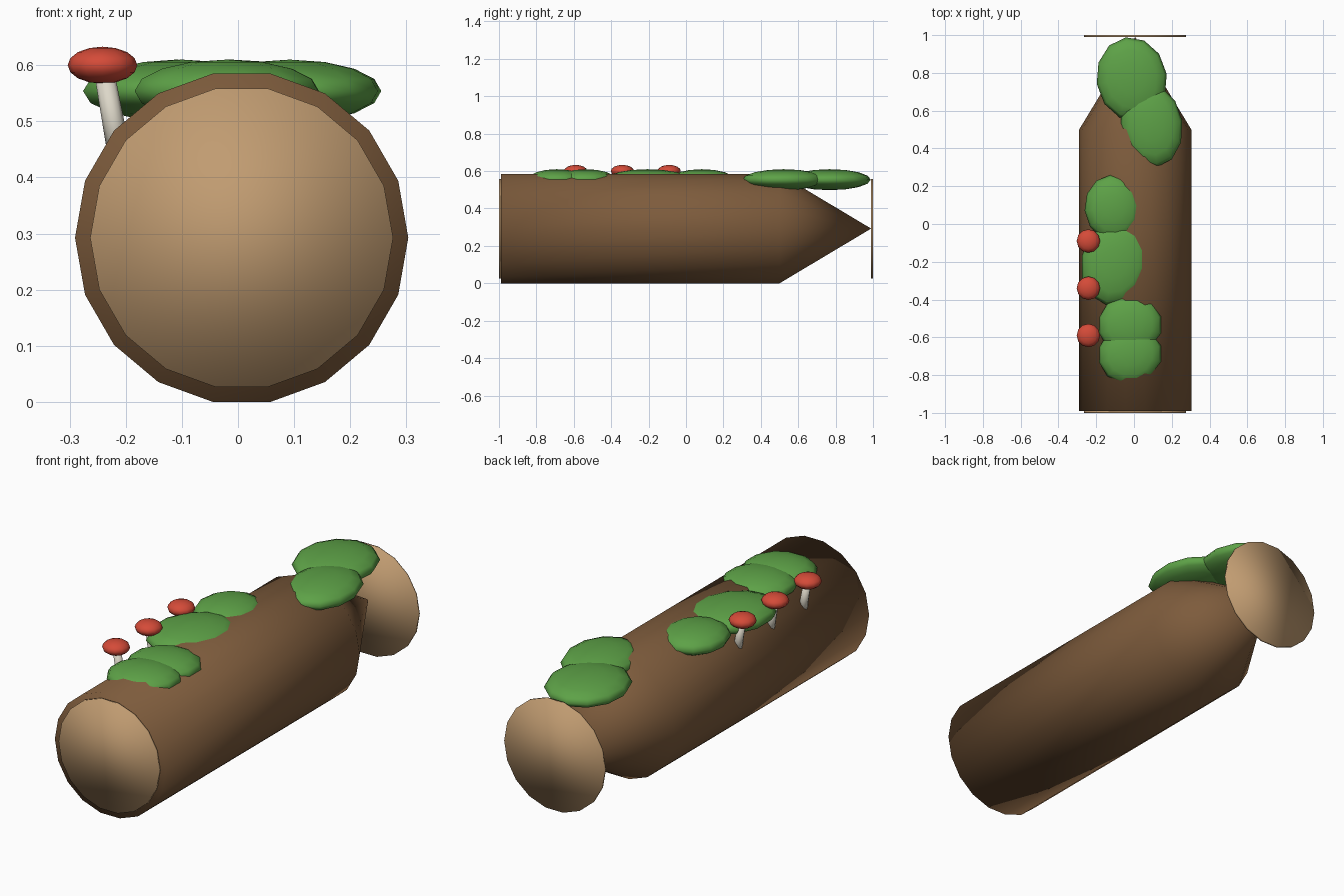
import bpy, bmesh, math
from mathutils import Vector, Matrix

if "Cube" in bpy.data.objects:
    bpy.data.objects.remove(bpy.data.objects["Cube"])

CX, CZ, R = 0.0065, 0.2925, 0.297   # log axis and radius


def material(name, rgb):
    m = bpy.data.materials.new(name)
    m.diffuse_color = (*rgb, 1)
    m.use_nodes = True
    m.node_tree.nodes["Principled BSDF"].inputs["Base Color"].default_value = m.diffuse_color
    return m


BARK = material("bark brown", (0.205, 0.105, 0.045))
WOOD = material("cut wood tan", (0.53, 0.33, 0.165))
MOSS = material("moss green", (0.11, 0.36, 0.063))
RED = material("cap red", (0.66, 0.07, 0.04))
CREAM = material("stem cream", (0.72, 0.68, 0.58))


def finish(name, bm, mat):
    bmesh.ops.recalc_face_normals(bm, faces=bm.faces)
    for f in bm.faces:
        f.smooth = True
    me = bpy.data.meshes.new(name)
    bm.to_mesh(me)
    bm.free()
    me.materials.append(mat)
    ob = bpy.data.objects.new(name, me)
    bpy.context.collection.objects.link(ob)
    return ob


def ring(bm, r, y, n=18):
    return [bm.verts.new((CX + r * math.cos(2 * math.pi * i / n), y,
                          CZ + r * math.sin(2 * math.pi * i / n))) for i in range(n)]


def bridge(bm, a, b):
    n = len(a)
    for i in range(n):
        j = (i + 1) % n
        bm.faces.new((a[i], a[j], b[j], b[i]))


def ellipsoid(name, centre, radii, mat, segs, rings, turn=0):
    bm = bmesh.new()
    bmesh.ops.create_uvsphere(bm, u_segments=segs, v_segments=rings, radius=1)
    bm.transform(Matrix.Translation(centre) @ Matrix.Rotation(math.radians(turn), 4, 'Z')
                 @ Matrix.Diagonal((*radii, 1)))
    return finish(name, bm, mat)


# Log: straight trunk with a pointed back end
bm = bmesh.new()
front, shoulder = ring(bm, R, -0.99), ring(bm, R, 0.5)
tip = bm.verts.new((CX, 0.99, CZ))
bm.faces.new(front)
bridge(bm, front, shoulder)
for i in range(18):
    bm.faces.new((shoulder[i], shoulder[(i + 1) % 18], tip))
finish("log", bm, BARK)

# Cut wood discs at both ends
for name, y0, y1 in (("front_cut_disc", -1.0, -0.99), ("back_cut_disc", 0.99, 1.0)):
    bm = bmesh.new()
    a, b = ring(bm, 0.27, y0), ring(bm, 0.27, y1)
    bm.faces.new(a)
    bm.faces.new(b)
    bridge(bm, a, b)
    finish(name, bm, WOOD)

# Flattened moss patches: x, y, half width, half length, turn
patches = [
    (-0.012, 0.768, 0.187, 0.222, 8),
    (0.092, 0.522, 0.165, 0.222, 8),
    (-0.110, 0.085, 0.152, 0.175, 5),
    (-0.100, -0.205, 0.180, 0.228, -12),
    (-0.020, -0.535, 0.170, 0.165, 15),
    (-0.020, -0.690, 0.170, 0.160, 15),
]
for i, (x, y, rx, ry, turn) in enumerate(patches):
    ellipsoid(f"moss_patch_{i + 1}", (x, y, 0.554), (rx, ry, 0.056), MOSS, 12, 8, turn)

# Row of leaning mushrooms
for i, y in enumerate((-0.59, -0.34, -0.09)):
    ellipsoid(f"mushroom_cap_{i + 1}", (-0.2415, y, 0.6), (0.062, 0.062, 0.033), RED, 12, 8)
    top, foot = Vector((-0.238, y, 0.585)), Vector((-0.208, y, 0.42))
    axis = top - foot
    bm = bmesh.new()
    bmesh.ops.create_cone(bm, cap_ends=True, segments=8, radius1=0.021, radius2=0.018,
                          depth=axis.length)
    bm.transform(Matrix.Translation((top + foot) / 2)
                 @ axis.to_track_quat('Z', 'Y').to_matrix().to_4x4())
    finish(f"mushroom_stem_{i + 1}", bm, CREAM)
